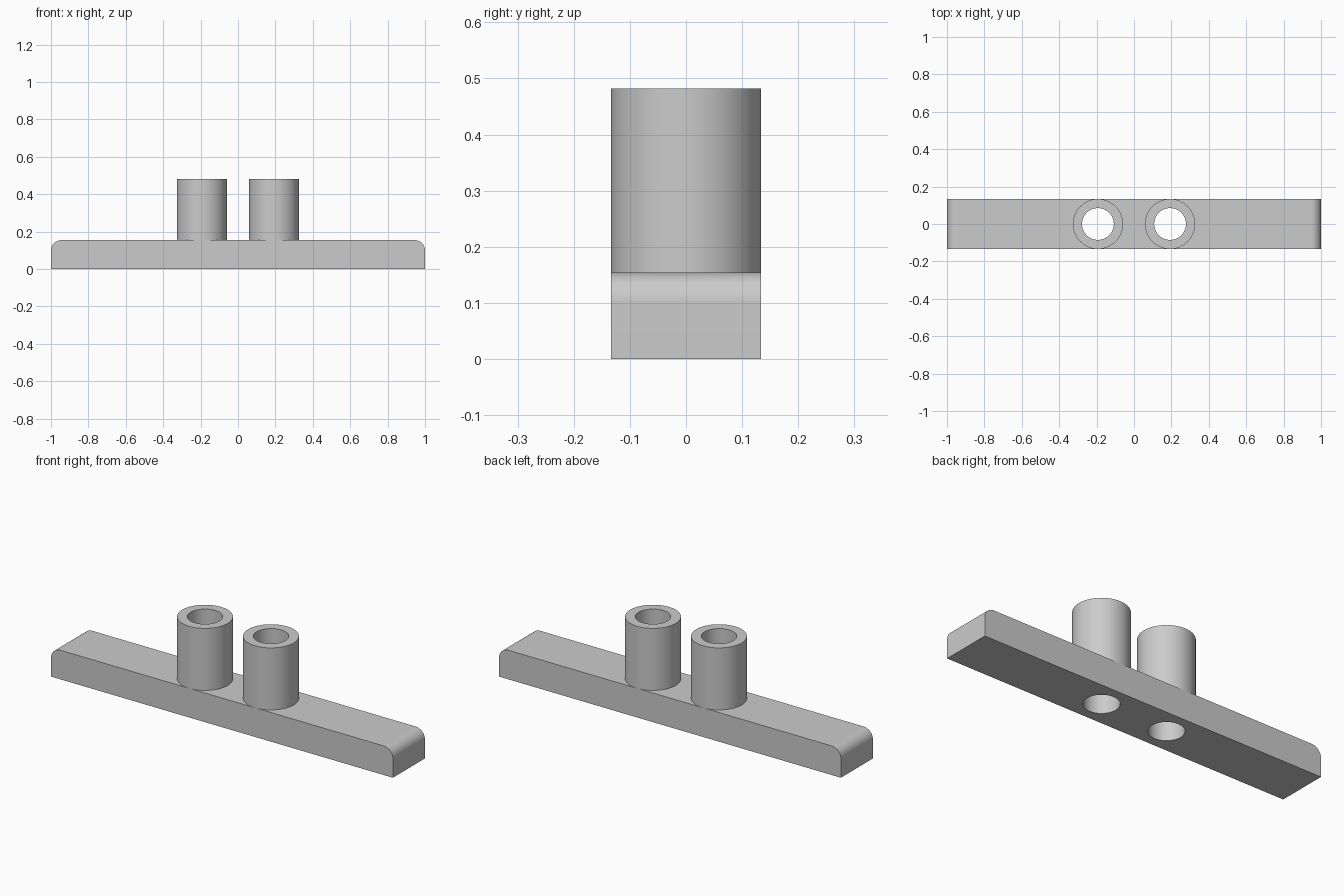
import bpy
import bmesh
import math

default = bpy.data.objects.get("Cube")
if default:
    bpy.data.objects.remove(default, do_unlink=True)

HALF_WIDTH = 0.134
BAR_HEIGHT = 0.154
FILLET = 0.054
TUBE_TOP = 0.482
TUBE_X = 0.193
BORE = 0.085
SIDES = 64

grey = bpy.data.materials.new("light grey")
grey.use_nodes = True
grey.diffuse_color = (0.6, 0.6, 0.6, 1)
grey.node_tree.nodes["Principled BSDF"].inputs["Base Color"].default_value = grey.diffuse_color


def make_object(name, bm):
    bmesh.ops.recalc_face_normals(bm, faces=bm.faces)
    mesh = bpy.data.meshes.new(name)
    bm.to_mesh(mesh)
    bm.free()
    mesh.materials.append(grey)
    obj = bpy.data.objects.new(name, mesh)
    bpy.context.collection.objects.link(obj)
    return obj


def select_only(obj):
    bpy.ops.object.select_all(action="DESELECT")
    obj.select_set(True)
    bpy.context.view_layer.objects.active = obj


def smooth(obj):
    select_only(obj)
    bpy.ops.object.shade_smooth_by_angle(angle=math.radians(30))


def ring(bm, radius, z):
    angles = [math.tau * i / SIDES for i in range(SIDES)]
    return [bm.verts.new((radius * math.cos(a), radius * math.sin(a), z)) for a in angles]


def bridge(bm, lower, upper):
    for i in range(SIDES):
        j = (i + 1) % SIDES
        bm.faces.new((lower[i], lower[j], upper[j], upper[i]))


# Base bar: side profile with rounded upper ends, extruded across y
right = [(1, 0)]
for i in range(13):
    a = math.pi / 2 * i / 12
    right.append((1 - FILLET + FILLET * math.cos(a), BAR_HEIGHT - FILLET + FILLET * math.sin(a)))
profile = right + [(-x, z) for x, z in reversed(right)]
bm = bmesh.new()
face = bm.faces.new([bm.verts.new((x, -HALF_WIDTH, z)) for x, z in profile])
extruded = bmesh.ops.extrude_face_region(bm, geom=[face], use_keep_orig=True)
new_verts = [g for g in extruded["geom"] if isinstance(g, bmesh.types.BMVert)]
bmesh.ops.translate(bm, verts=new_verts, vec=(0, 2 * HALF_WIDTH, 0))
bar = make_object("base_bar", bm)

for side, x in (("left", TUBE_X), ("right", -TUBE_X)):
    # Bore through the bar
    bm = bmesh.new()
    low, high = ring(bm, BORE, -0.1), ring(bm, BORE, BAR_HEIGHT + 0.1)
    bridge(bm, low, high)
    bm.faces.new(low)
    bm.faces.new(high)
    cutter = make_object("bore_cutter", bm)
    cutter.location.x = x
    cutter.hide_render = True
    cut = bar.modifiers.new("bore", "BOOLEAN")
    cut.operation = "DIFFERENCE"
    cut.solver = "EXACT"
    cut.object = cutter
    select_only(bar)
    bpy.ops.object.modifier_apply(modifier=cut.name)
    bpy.data.objects.remove(cutter, do_unlink=True)

    # Upright tube standing on the bar, bore continuing downwards
    bm = bmesh.new()
    rings = [ring(bm, r, z) for r, z in (
        (HALF_WIDTH, BAR_HEIGHT), (HALF_WIDTH, TUBE_TOP),
        (BORE, TUBE_TOP), (BORE, BAR_HEIGHT))]
    for lower, upper in zip(rings, rings[1:]):
        bridge(bm, lower, upper)
    tube = make_object(side + "_tube", bm)
    tube.location.x = x
    smooth(tube)

# Crisp flat faces with smooth rounded ends and bores
smooth(bar)
weighted = bar.modifiers.new("face_weighting", "WEIGHTED_NORMAL")
weighted.keep_sharp = True
